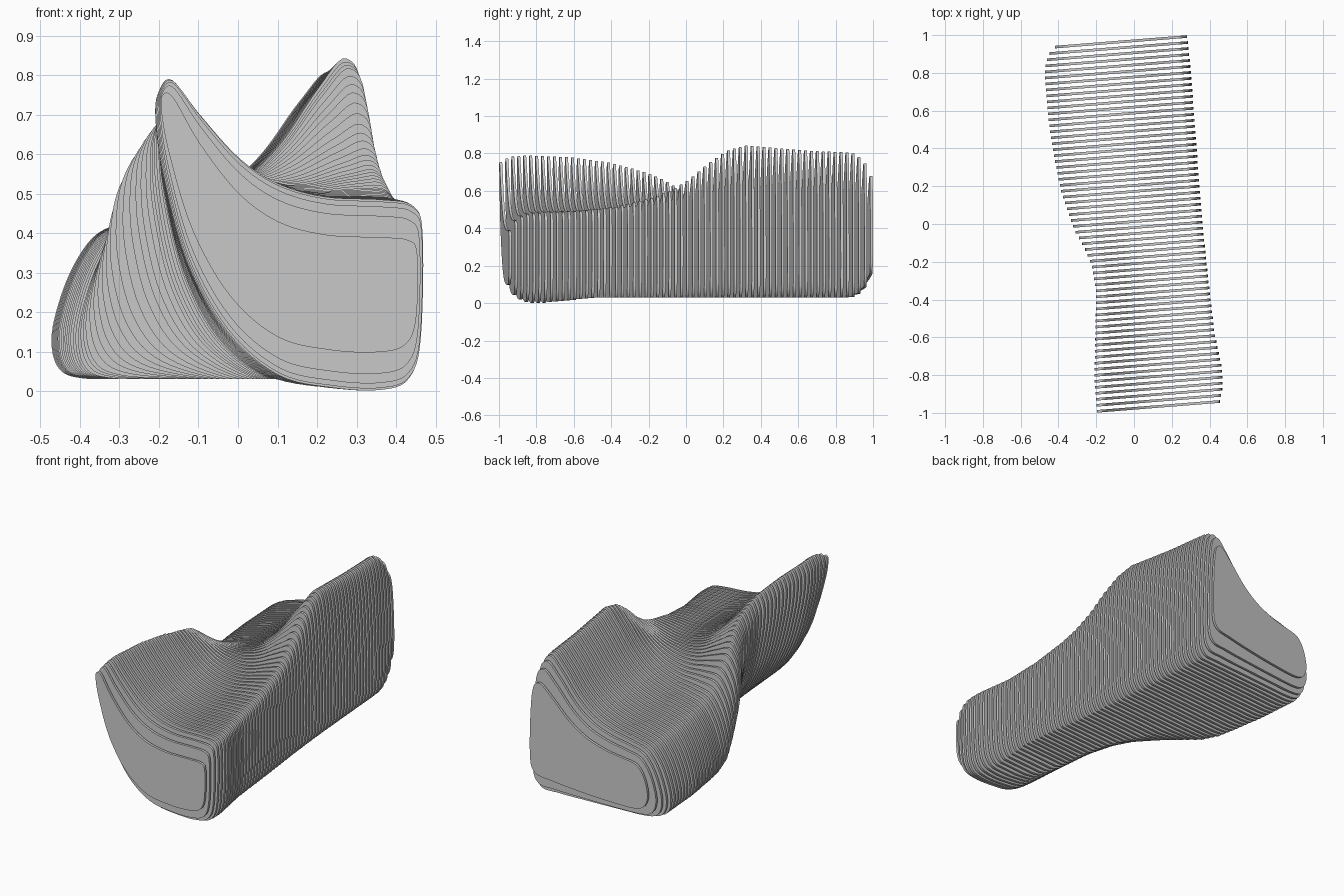
import bpy, math

if "Cube" in bpy.data.objects:
    bpy.data.objects.remove(bpy.data.objects["Cube"])

COUNT, THICK, SLANT = 62, 0.014, 0.08

# Cross-sections, left to right: upper and lower outlines paired point by point
FRONT_TOP = [(-.20, .765), (-.17, .787), (-.10, .70), (0, .59), (.10, .525),
             (.22, .492), (.36, .485), (.44, .47), (.465, .40)]
FRONT_LOW = [(-.21, .70), (-.19, .55), (-.13, .33), (-.03, .15), (.10, .04),
             (.24, .008), (.36, .003), (.43, .03), (.46, .13)]
BACK_TOP = [(-.40, .35), (-.34, .42), (-.24, .455), (-.12, .485), (0, .54),
            (.10, .63), (.20, .765), (.28, .842), (.33, .72)]
BACK_LOW = [(-.445, .25), (-.47, .14), (-.45, .06), (-.38, .033), (-.20, .03),
            (0, .03), (.20, .03), (.32, .045), (.35, .20)]

# Values along the length (y, value)
MORPH = [(-.85, 0), (-.6, .03), (-.4, .10), (-.2, .24), (-.1, .35), (0, .52),
         (.1, .75), (.2, .93), (.3, 1)]
LEFT = [(-.98, -.195), (-.8, -.21), (-.35, -.20), (-.2, -.225), (-.1, -.265), (0, -.32),
        (.2, -.385), (.4, -.425), (.6, -.455), (.85, -.473), (.93, -.455), (.98, -.41)]
RIGHT = [(-.98, .455), (-.9, .47), (-.8, .465), (-.6, .425), (-.2, .38), (0, .36),
         (.2, .345), (.8, .30), (.98, .28)]
HEIGHT = [(.3, 1), (.6, .97), (.9, .955)]
FLOOR = [(-.8, 0), (-.5, .03)]


def sample(table, y):
    if y <= table[0][0]:
        return table[0][1]
    for (a, va), (b, vb) in zip(table, table[1:]):
        if y <= b:
            return va + (vb - va) * (y - a) / (b - a)
    return table[-1][1]


def mix(p, q, w):
    return (p[0] + (q[0] - p[0]) * w, p[1] + (q[1] - p[1]) * w)


def smooth_loop(pts, steps=6):
    out, n = [], len(pts)
    for i in range(n):
        p0, p1, p2, p3 = (pts[(i + k) % n] for k in (-1, 0, 1, 2))
        for s in range(steps):
            t = s / steps
            out.append(tuple(
                .5 * (2 * b + (c - a) * t + (2 * a - 5 * b + 4 * c - d) * t * t
                      + (3 * b - a - 3 * c + d) * t ** 3)
                for a, b, c, d in zip(p0, p1, p2, p3)))
    return out


def outline(c):
    w = sample(MORPH, c)
    top = [mix(f, b, w) for f, b in zip(FRONT_TOP, BACK_TOP)]
    low = [mix(f, b, w) for f, b in zip(FRONT_LOW, BACK_LOW)]
    # ribs near both ends get thinner, rounding the ends
    d = min(1, max(0, (abs(c) - .84) / .14))
    k = .48 + .52 * math.sqrt(1 - d * d)
    mids = [mix(t, b, .5) for t, b in zip(top, low)]
    top = [mix(m, t, k) for m, t in zip(mids, top)]
    low = [mix(m, b, k) for m, b in zip(mids, low)]
    loop = smooth_loop(top + low[::-1])
    lo, hi = min(p[0] for p in loop), max(p[0] for p in loop)
    left, right = sample(LEFT, c), sample(RIGHT, c)
    h, floor = sample(HEIGHT, c), sample(FLOOR, c)
    return [(left + (x - lo) / (hi - lo) * (right - left), max(z * h, floor))
            for x, z in loop]


def rib(index, c):
    pts = outline(c)
    n = len(pts)
    verts = [(x, c + SLANT * x + s * THICK / 2, z) for s in (-1, 1) for x, z in pts]
    faces = [list(range(n))[::-1], list(range(n, 2 * n))]
    faces += [(i, (i + 1) % n, n + (i + 1) % n, n + i) for i in range(n)]
    # loop runs clockwise seen from the front, so turn all faces outward
    faces = [tuple(reversed(f)) for f in faces]
    mesh = bpy.data.meshes.new("bench_rib")
    mesh.from_pydata(verts, [], faces)
    mesh.update()
    obj = bpy.data.objects.new(f"bench_rib_{index + 1:02d}", mesh)
    bpy.context.collection.objects.link(obj)
    return obj


# Row of slanted sheet ribs forming the double-sided bench
START, END = -.976, .970
ribs = [rib(i, START + (END - START) * i / (COUNT - 1)) for i in range(COUNT)]

for obj in ribs:
    obj.select_set(True)
bpy.context.view_layer.objects.active = ribs[0]
bpy.ops.object.mode_set(mode='EDIT')
bpy.ops.mesh.select_all(action='SELECT')
bpy.ops.mesh.normals_make_consistent(inside=False)
bpy.ops.object.mode_set(mode='OBJECT')
bpy.ops.object.shade_smooth_by_angle(angle=math.radians(35))
